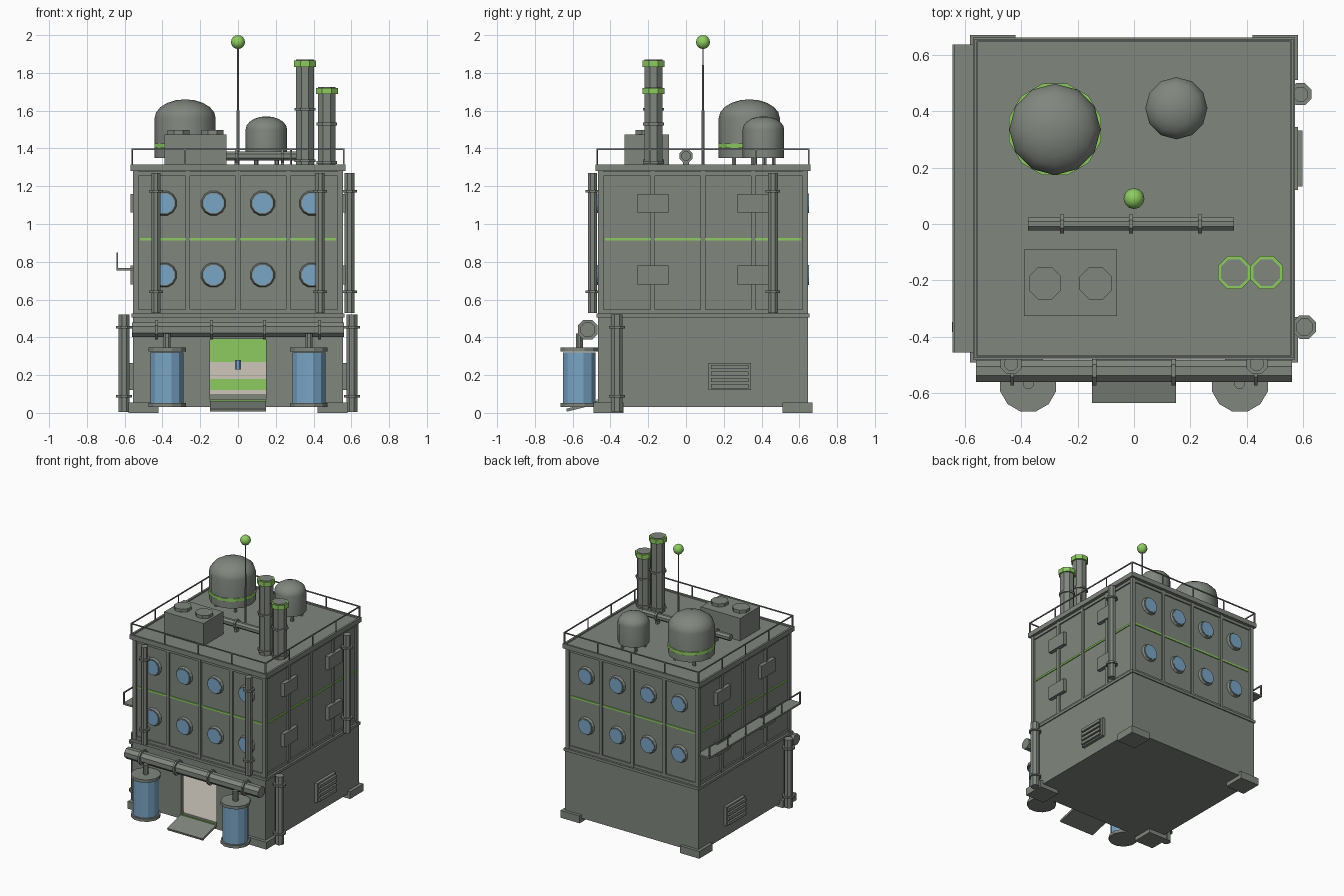
import bpy, bmesh, math
from mathutils import Matrix, Vector

if "Cube" in bpy.data.objects:
    bpy.data.objects.remove(bpy.data.objects["Cube"])


def material(name, rgb):
    m = bpy.data.materials.new(name)
    m.use_nodes = True
    m.diffuse_color = (*rgb, 1)
    m.node_tree.nodes["Principled BSDF"].inputs["Base Color"].default_value = (*rgb, 1)
    return m


MATS = [material("weathered grey", (0.216, 0.238, 0.208)),
        material("signal green", (0.27, 0.60, 0.12)),
        material("glass blue", (0.195, 0.376, 0.565)),
        material("warm beige", (0.61, 0.565, 0.50))]
GREY, GREEN, BLUE, BEIGE = range(4)
CY = 0.09            # centre of the building in y
HALF = 0.557         # half width of the lower storey
WALL = 0.54          # half width of the upper wall


class Part:
    """Collects primitives into one named object."""

    def __init__(self, name):
        self.name, self.bm = name, bmesh.new()

    def paint(self, verts, mat):
        for f in {f for v in verts for f in v.link_faces}:
            f.material_index = mat

    def box(self, lo, hi, mat=GREY, frame=Matrix()):
        lo, hi = Vector(lo), Vector(hi)
        m = frame @ Matrix.Translation((lo + hi) / 2) @ Matrix.Diagonal((*(hi - lo), 1))
        self.paint(bmesh.ops.create_cube(self.bm, size=1, matrix=m)["verts"], mat)

    def rod(self, a, b, r, sides=8, mat=GREY, r2=None, frame=Matrix()):
        a, b = Vector(a), Vector(b)
        d = b - a
        m = (frame @ Matrix.Translation((a + b) / 2) @ d.to_track_quat("Z", "Y").to_matrix().to_4x4()
             @ Matrix.Rotation(math.pi / sides, 4, "Z"))
        vs = bmesh.ops.create_cone(self.bm, cap_ends=True, segments=sides, radius1=r,
                                   radius2=r if r2 is None else r2, depth=d.length, matrix=m)["verts"]
        self.paint(vs, mat)

    def lathe(self, x, y, profile, sides=12):
        vs = [self.bm.verts.new((x + r, y, z)) for r, z in profile]
        es = [self.bm.edges.new(p) for p in zip(vs, vs[1:])]
        bmesh.ops.spin(self.bm, geom=vs + es, cent=(x, y, 0), axis=(0, 0, 1),
                       angle=math.tau, steps=sides)
        bmesh.ops.remove_doubles(self.bm, verts=self.bm.verts[:], dist=0.0005)
        bmesh.ops.recalc_face_normals(self.bm, faces=self.bm.faces[:])

    def done(self, smooth=False):
        if smooth:
            for f in self.bm.faces:
                f.smooth = True
            for e in self.bm.edges:
                e.smooth = e.calc_face_angle(math.pi) < math.radians(35)
        me = bpy.data.meshes.new(self.name)
        self.bm.to_mesh(me)
        self.bm.free()
        for m in MATS:
            me.materials.append(m)
        ob = bpy.data.objects.new(self.name, me)
        bpy.context.collection.objects.link(ob)


def wall_frame(i):
    """Wall i seen from outside: x along it, -y outward, z up (0 is the front)."""
    return Matrix.Translation((0, CY, 0)) @ Matrix.Rotation(i * math.pi / 2, 4, "Z")


def piped(part, a, b, r, collars, flare, sides=8):
    """A pipe with wider collars at given fractions of its length."""
    a, b = Vector(a), Vector(b)
    part.rod(a, b, r, sides)
    step = (b - a).normalized() * 0.007
    for t in collars:
        p = a.lerp(b, t)
        part.rod(p - step, p + step, flare, sides)


# Lower storey: hollow room with an open doorway
p = Part("lower_storey")
y0, y1, t = CY - HALF, CY + HALF, 0.03
p.box((-HALF, y0, 0.03), (HALF, y1, 0.06))
p.box((-HALF, y1 - t, 0.06), (HALF, y1, 0.51))
for s in (-1, 1):
    xs = sorted((s * HALF, s * (HALF - t)))
    p.box((xs[0], y0 + t, 0.06), (xs[1], y1 - t, 0.51))
    xs = sorted((s * HALF, s * 0.148))
    p.box((xs[0], y0, 0.06), (xs[1], y0 + t, 0.51))
p.box((-0.148, y0, 0.39), (0.148, y0 + t, 0.51))
p.done()

p = Part("room_interior")
p.box((-0.527, y0 + t, 0.06), (0.527, y1 - t, 0.065), BEIGE)
for lo, hi, mat in ((0.065, 0.1, GREY), (0.1, 0.12, BEIGE), (0.12, 0.18, GREEN),
                    (0.18, 0.27, BEIGE), (0.27, 0.39, GREEN)):
    p.box((-0.5, y1 - t - 0.009, lo), (0.5, y1 - t, hi), mat)
p.rod((0, 0.55, 0.23), (0, 0.55, 0.28), 0.018, 8, BLUE)
p.done()

p = Part("corner_feet")
for sx in (-1, 1):
    for sy in (-1, 1):
        c = Vector((sx * 0.5, CY + sy * 0.5, 0))
        p.box(c - Vector((0.08, 0.08, 0)), c + Vector((0.08, 0.08, 0.055)))
p.done()

p = Part("door_ramp")
tilt = Matrix.Translation((0, -0.55, 0.035)) @ Matrix.Rotation(0.25, 4, "X")
p.box((-0.148, -0.085, -0.008), (0.148, 0.085, 0.008), GREY, tilt)
p.box((-0.148, y0 - 0.008, 0.06), (0.148, y0, 0.07), GREEN)
p.done()

# Upper storey: core, trims, ribs, stripe
p = Part("upper_storey")
p.box((-WALL, CY - WALL, 0.51), (WALL, CY + WALL, 1.29))
for h, lo, hi in ((0.565, 0.505, 0.525), (0.57, 1.28, 1.305)):
    p.box((-h, CY - h, lo), (h, CY + h, hi))
for sx in (-1, 1):
    for sy in (-1, 1):
        c = Vector((sx * 0.542, CY + sy * 0.542, 0))
        p.box(c + Vector((-0.014, -0.014, 0.525)), c + Vector((0.014, 0.014, 1.28)))
for i in range(4):
    f = wall_frame(i)
    for u in (-0.265, 0, 0.265):
        p.box((u - 0.012, -0.553, 0.525), (u + 0.012, -WALL, 1.28), GREY, f)
    for z in (0.525, 1.255):
        p.box((-0.53, -0.55, z), (0.53, -WALL, z + 0.022), GREY, f)
    p.box((-0.52, -0.547, 0.913), (0.52, -WALL, 0.926), GREEN, f)
    p.box((-0.57, -0.57, 1.3), (0.57, -0.555, 1.315), GREY, f)
p.done()

p = Part("round_windows")
for i in (0, 2):
    for u in (-0.39, -0.13, 0.13, 0.39):
        for z in (0.73, 1.11):
            p.rod((u, -WALL, z), (u, -0.557, z), 0.067, 12, GREY, 0.06, wall_frame(i))
            p.rod((u, -0.557, z), (u, -0.561, z), 0.054, 12, BLUE, frame=wall_frame(i))
p.done()

p = Part("side_boxes")
for i in (1, 3):
    for u in (-0.265, 0.265):
        for z in (0.73, 1.11):
            p.box((u - 0.082, -0.568, z - 0.05), (u + 0.082, -WALL, z + 0.05), GREY, wall_frame(i))
p.done()

p = Part("side_vents")
for i, u in ((1, 0.142), (3, -0.142)):
    f = wall_frame(i)
    p.box((u - 0.112, -0.58, 0.12), (u + 0.112, -HALF, 0.265), GREY, f)
    for k in range(4):
        z = 0.13 + k * 0.034
        p.box((u - 0.1, -0.597, z), (u + 0.1, -0.58, z + 0.022), GREY, f)
p.done()

# Wall pipes
p = Part("wall_pipes")
for s in (-1, 1):
    piped(p, (s * 0.435, -0.495, 0.53), (s * 0.435, -0.495, 1.27), 0.026, (0.15, 0.87), 0.04)
    piped(p, (s * 0.603, -0.365, 0.005), (s * 0.603, -0.365, 0.52), 0.032, (0.16, 0.87), 0.045)
piped(p, (0.59, 0.46, 0.53), (0.59, 0.46, 1.27), 0.028, (0.15, 0.87), 0.042)
piped(p, (-0.56, -0.52, 0.44), (0.56, -0.52, 0.44), 0.042, (0.115, 0.375, 0.625, 0.885), 0.057)
p.done()

p = Part("front_tanks")
for s in (-1, 1):
    x, y = s * 0.375, -0.565
    p.rod((x, y, 0.05), (x, y, 0.32), 0.09, 12, BLUE)
    for z in (0.03, 0.325):
        p.rod((x, y, z), (x, y, z + 0.022), 0.103, 12)
    p.rod((x, y, 0.34), (x, y, 0.42), 0.02)
p.done()

# Walkway on the right wall
p = Part("side_walkway")
p.box((-0.642, -0.455, 0.755), (-0.54, 0.635, 0.768))
for k in range(6):
    y = -0.45 + k * 0.216
    p.box((-0.642, y - 0.004, 0.765), (-0.634, y + 0.004, 0.85))
p.box((-0.642, -0.455, 0.842), (-0.634, 0.635, 0.85))
p.done()

# Roof
p = Part("roof_railing")
for i in range(4):
    f = wall_frame(i)
    p.box((-0.565, -0.565, 1.392), (0.565, -0.558, 1.4), GREY, f)
    for k in range(5):
        u = -0.5615 + k * 0.28
        p.box((u - 0.0035, -0.565, 1.3), (u + 0.0035, -0.558, 1.395), GREY, f)
p.done()

for name, x, y, r, shoulder, top in (("large_roof_tank", -0.28, 0.335, 0.162, 1.56, 1.66),
                                     ("small_roof_tank", 0.15, 0.41, 0.11, 1.5, 1.57)):
    p = Part(name)
    arc = [(r * math.cos(a), shoulder + (top - shoulder) * math.sin(a))
           for a in (k * math.pi / 10 for k in range(6))]
    p.lathe(x, y, [(0, 1.35), (r, 1.35)] + arc)
    p.done(smooth=True)
    p = Part(name + "_legs")
    for a in range(4):
        v = Vector((x, y, 1.3)) + Matrix.Rotation((a + 0.5) * math.pi / 2, 3, "Z") @ Vector((r * 0.7, 0, 0))
        p.rod(v, v + Vector((0, 0, 0.055)), 0.012, 6)
    p.done()
p = Part("tank_band")
p.rod((-0.28, 0.335, 1.403), (-0.28, 0.335, 1.427), 0.168, 12, GREEN)
p.done()

p = Part("cooling_unit")
p.box((-0.39, -0.325, 1.3), (-0.06, -0.09, 1.475))
for x in (-0.315, -0.135):
    p.rod((x, -0.21, 1.475), (x, -0.21, 1.498), 0.062)
p.done()

p = Part("roof_pipe")
piped(p, (-0.375, 0, 1.36), (0.355, 0, 1.36), 0.025, (0.165, 0.5, 0.835), 0.037)
for x in (-0.255, -0.01, 0.235):
    p.box((x - 0.008, -0.015, 1.3), (x + 0.008, 0.015, 1.35))
p.done()

p = Part("chimneys")
for x, top in ((0.355, 1.87), (0.47, 1.725)):
    y = -0.172
    piped(p, (x, y, 1.3), (x, y, top), 0.051, (0.06, 0.54), 0.06)
    p.rod((x, y, top - 0.038), (x, y, top - 0.004), 0.063, 8, GREEN)
p.done()

p = Part("antenna")
p.rod((0, CY, 1.3), (0, CY, 1.6), 0.009, 6)
p.rod((0, CY, 1.6), (0, CY, 1.94), 0.006, 6, r2=0.004)
p.done()
p = Part("antenna_ball")
vs = bmesh.ops.create_uvsphere(p.bm, u_segments=12, v_segments=8, radius=0.037,
                               matrix=Matrix.Translation((0, CY, 1.963)))["verts"]
p.paint(vs, GREEN)
p.done(smooth=True)
